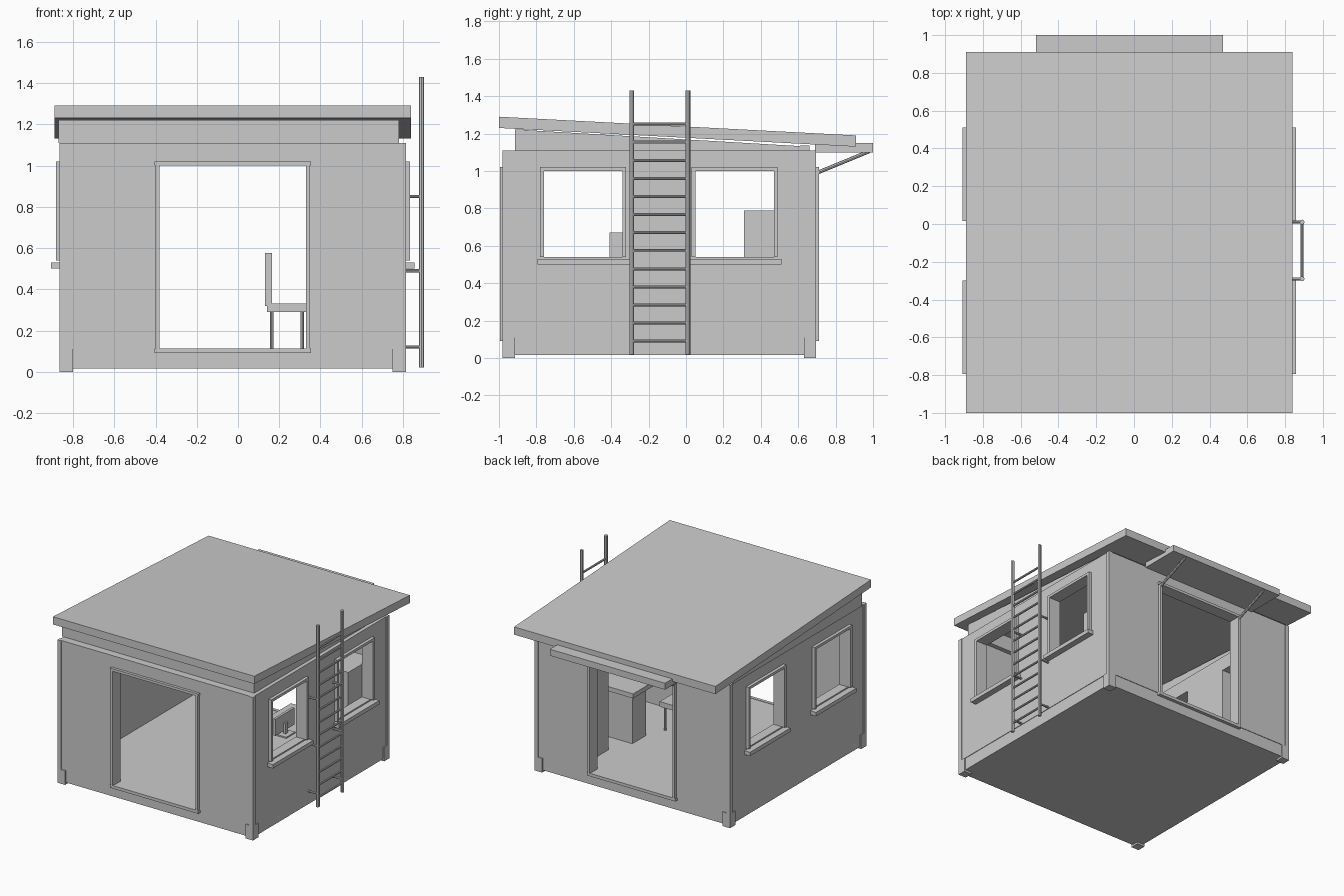
import bpy, bmesh
from mathutils import Vector

if "Cube" in bpy.data.objects:
    bpy.data.objects.remove(bpy.data.objects["Cube"], do_unlink=True)

grey = bpy.data.materials.new("plain grey")
grey.use_nodes = True
GREY = (0.6, 0.6, 0.6, 1)
grey.diffuse_color = GREY
grey.node_tree.nodes["Principled BSDF"].inputs["Base Color"].default_value = GREY


def finish(name, bm):
    bmesh.ops.recalc_face_normals(bm, faces=bm.faces)
    mesh = bpy.data.meshes.new(name)
    bm.to_mesh(mesh)
    bm.free()
    mesh.materials.append(grey)
    obj = bpy.data.objects.new(name, mesh)
    bpy.context.collection.objects.link(obj)
    return obj


def box(name, xs, ys, zs):
    bm = bmesh.new()
    bmesh.ops.create_cube(bm, size=1)
    for v in bm.verts:
        v.co = [r[0] if c < 0 else r[1] for c, r in zip(v.co, (xs, ys, zs))]
    return finish(name, bm)


def prism(name, xs, profile):
    """Side profile of (y, z) points pushed along x."""
    bm = bmesh.new()
    face = bm.faces.new([bm.verts.new((xs[0], y, z)) for y, z in profile])
    side = bmesh.ops.extrude_face_region(bm, geom=[face])["geom"]
    bmesh.ops.translate(bm, vec=(xs[1] - xs[0], 0, 0),
                        verts=[g for g in side if isinstance(g, bmesh.types.BMVert)])
    return finish(name, bm)


def rod(name, a, b, r, sides=8):
    a, b = Vector(a), Vector(b)
    bm = bmesh.new()
    bmesh.ops.create_cone(bm, cap_ends=True, segments=sides, radius1=r, radius2=r,
                          depth=(b - a).length)
    bm.transform((b - a).to_track_quat("Z", "Y").to_matrix().to_4x4())
    bmesh.ops.translate(bm, vec=(a + b) / 2, verts=bm.verts)
    obj = finish(name, bm)
    for p in obj.data.polygons:
        p.use_smooth = len(p.vertices) == 4
    bpy.context.view_layer.objects.active = obj
    obj.select_set(True)
    bpy.ops.object.shade_smooth_by_angle()
    obj.select_set(False)
    return obj


def cut(obj, holes):
    for hole in holes:
        cutter = box("cutter", *hole)
        mod = obj.modifiers.new("opening", "BOOLEAN")
        mod.operation, mod.solver, mod.object = "DIFFERENCE", "EXACT", cutter
        bpy.context.view_layer.objects.active = obj
        bpy.ops.object.modifier_apply(modifier=mod.name)
        bpy.data.objects.remove(cutter, do_unlink=True)


X0, X1, Y0, Y1 = -0.865, 0.815, -0.98, 0.695
FLOOR, TOP, T = 0.11, 1.11, 0.08
DOOR = (-0.38, 0.33)
WINDOWS = ((-0.76, -0.34), (0.05, 0.47))
WZ = (0.54, 1.0)

# Floor, feet and corner posts
box("floor", (X0 + 0.01, X1 - 0.01), (Y0 + 0.01, Y1 - 0.01), (0.015, FLOOR))
for sx, xa in (("right", X0), ("left", X1)):
    for sy, ya in (("front", Y0), ("back", Y1)):
        dx, dy = (1 if xa < 0 else -1), (1 if ya < 0 else -1)
        for part, s, zs in (("foot", 0.065, (0, FLOOR)), ("post", 0.032, (FLOOR, TOP))):
            box(f"{sy}_{sx}_{part}", sorted((xa, xa + dx * s)),
                sorted((ya, ya + dy * s)), zs)

# Front and back walls with door openings and frames
for side, y, d in (("front", Y0, 1), ("back", Y1, -1)):
    wall = box(f"{side}_wall", (X0 + 0.03, X1 - 0.03),
               sorted((y + d * 0.006, y + d * T)), (FLOOR, TOP))
    cut(wall, [(DOOR, (y - 0.2, y + 0.2), (0.05, 1.0))])
    ys = sorted((y - d * 0.015, y + d * 0.01))
    box(f"{side}_door_head", (DOOR[0] - 0.025, DOOR[1] + 0.025), ys, (1.0, 1.02))
    box(f"{side}_door_sill", (DOOR[0] - 0.025, DOOR[1] + 0.025), ys, (0.09, 0.113))
    box(f"{side}_door_jamb_right", (DOOR[0] - 0.02, DOOR[0]), ys, (FLOOR, 1.0))
    box(f"{side}_door_jamb_left", (DOOR[1], DOOR[1] + 0.02), ys, (FLOOR, 1.0))

# Side walls with two windows each
for side, x, d in (("right", X0, 1), ("left", X1, -1)):
    wall = box(f"{side}_wall", sorted((x + d * 0.006, x + d * T)),
               (Y0 + 0.03, Y1 - 0.03), (FLOOR, TOP))
    cut(wall, [((x - 0.2, x + 0.2), w, WZ) for w in WINDOWS])
    xs = sorted((x - d * 0.018, x + d * 0.01))
    for a, b in WINDOWS:
        box(f"{side}_window_head", xs, (a - 0.02, b + 0.02), (WZ[1], 1.02))
        box(f"{side}_window_jamb", xs, (a - 0.02, a), WZ)
        box(f"{side}_window_jamb", xs, (b, b + 0.02), WZ)
        box(f"{side}_window_sill", sorted((x - d * 0.042, x + d * 0.01)),
            (a - 0.035, b + 0.04), (0.5, WZ[0] - 0.01))

# Ledge and sloping upper walls under the roof
UX, UY = (-0.87, 0.78), (-0.915, 0.66)
box("front_upper_wall", UX, (UY[0], UY[0] + 0.05), (TOP, 1.222))
box("back_upper_wall", UX, (UY[1] - 0.05, UY[1]), (TOP, 1.135))
for side, xs in (("right", (UX[0], UX[0] + 0.05)), ("left", (UX[1] - 0.05, UX[1]))):
    prism(f"{side}_upper_wall", xs,
          ((UY[0], TOP), (UY[1], TOP), (UY[1], 1.13), (UY[0], 1.222)))

# Sloping roof slab
prism("roof", (-0.89, 0.84), ((-1, 1.23), (0.91, 1.13), (0.91, 1.19), (-1, 1.29)))

# Back awning with struts
box("awning", (-0.52, 0.47), (0.69, 1.0), (1.1, 1.15))
for x in (-0.39, 0.34):
    rod("awning_strut", (x, 0.7, 0.99), (x, 0.98, 1.105), 0.01)

# Ladder on the left wall
LX, LY = 0.89, (-0.29, 0.01)
for y in LY:
    rod("ladder_rail", (LX, y, 0.02), (LX, y, 1.43), 0.013)
    for z in (0.12, 0.49, 0.85):
        rod("ladder_bracket", (X1 - 0.02, y, z), (LX, y, z), 0.008)
for i in range(13):
    z = 0.09 + i * 0.0967
    rod("ladder_rung", (LX, LY[0], z), (LX, LY[1], z), 0.008)

# Desk with pedestals and monitor
box("desk_top", (0.35, 0.73), (-0.69, 0.15), (0.475, 0.51))
for ys in ((-0.67, -0.5), (-0.04, 0.13)):
    box("desk_pedestal", (0.37, 0.72), ys, (FLOOR, 0.475))
box("monitor_screen", (0.59, 0.61), (-0.41, -0.18), (0.54, 0.67))
box("monitor_neck", (0.61, 0.625), (-0.31, -0.28), (0.52, 0.6))
box("monitor_base", (0.56, 0.66), (-0.35, -0.24), (0.51, 0.52))

# Cabinet in the back corner
box("cabinet", (0.45, 0.73), (0.31, 0.61), (FLOOR, 0.79))

# Chair
box("chair_seat", (0.14, 0.345), (-0.4, -0.17), (0.29, 0.33))
box("chair_back", (0.13, 0.165), (-0.4, -0.17), (0.32, 0.575))
for x in (0.163, 0.312):
    for y in (-0.38, -0.19):
        rod("chair_leg", (x, y, FLOOR), (x, y, 0.29), 0.009)
